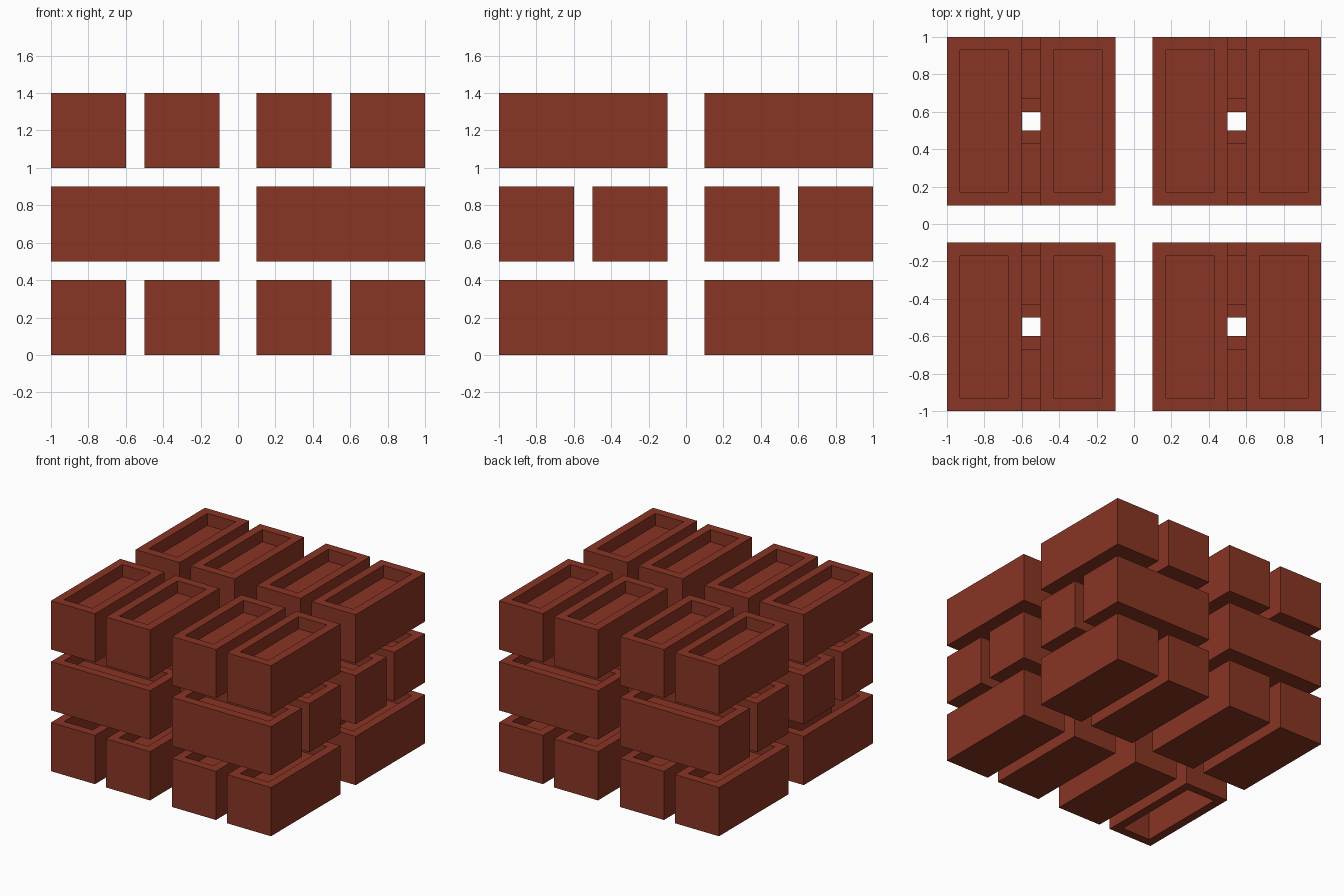
import bpy, bmesh
from mathutils import Matrix, Vector

if "Cube" in bpy.data.objects:
    bpy.data.objects.remove(bpy.data.objects["Cube"])

clay = bpy.data.materials.new("brick red")
clay.diffuse_color = (0.25, 0.035, 0.017, 1)
clay.use_nodes = True
clay.node_tree.nodes["Principled BSDF"].inputs["Base Color"].default_value = clay.diffuse_color

LENGTH, WIDTH, HEIGHT, RIM, DEPTH = 0.9, 0.4, 0.4, 0.1, 0.1


def brick_mesh(name, open_below=False):
    """Brick along y with a rectangular hollow in its top."""
    bm = bmesh.new()
    bmesh.ops.create_cube(bm, size=1, matrix=Matrix.Diagonal((WIDTH, LENGTH, HEIGHT, 1)))
    bm.normal_update()
    top = max(bm.faces, key=lambda f: f.calc_center_median().z)
    bottom = min(bm.faces, key=lambda f: f.calc_center_median().z)
    bmesh.ops.inset_region(bm, faces=[top], thickness=RIM)
    if open_below:
        # hollow runs right through
        bmesh.ops.inset_region(bm, faces=[bottom], thickness=RIM)
        edges = list(top.edges) + list(bottom.edges)
        bmesh.ops.delete(bm, geom=[top, bottom], context='FACES_ONLY')
        bmesh.ops.bridge_loops(bm, edges=edges)
    else:
        # sunken floor
        ret = bmesh.ops.extrude_discrete_faces(bm, faces=[top])
        bmesh.ops.translate(bm, verts=ret["faces"][0].verts, vec=Vector((0, 0, -DEPTH)))
    bmesh.ops.recalc_face_normals(bm, faces=bm.faces)
    me = bpy.data.meshes.new(name)
    bm.to_mesh(me)
    bm.free()
    me.materials.append(clay)
    return me


solid = brick_mesh("brick")
hollow = brick_mesh("hollow_brick", True)

# three courses, the middle one turned a quarter
for course in range(3):
    for i, across in enumerate((-0.8, -0.3, 0.3, 0.8)):
        for j, along in enumerate((-0.55, 0.55)):
            first = course == 0 and i == 0 and j == 0
            ob = bpy.data.objects.new(f"brick_course{course + 1}_{i + 1}_{j + 1}",
                                      hollow if first else solid)
            z = 0.2 + 0.5 * course
            if course == 1:
                ob.location = (along, across, z)
                ob.rotation_euler.z = 1.5707963
            else:
                ob.location = (across, along, z)
            bpy.context.collection.objects.link(ob)
